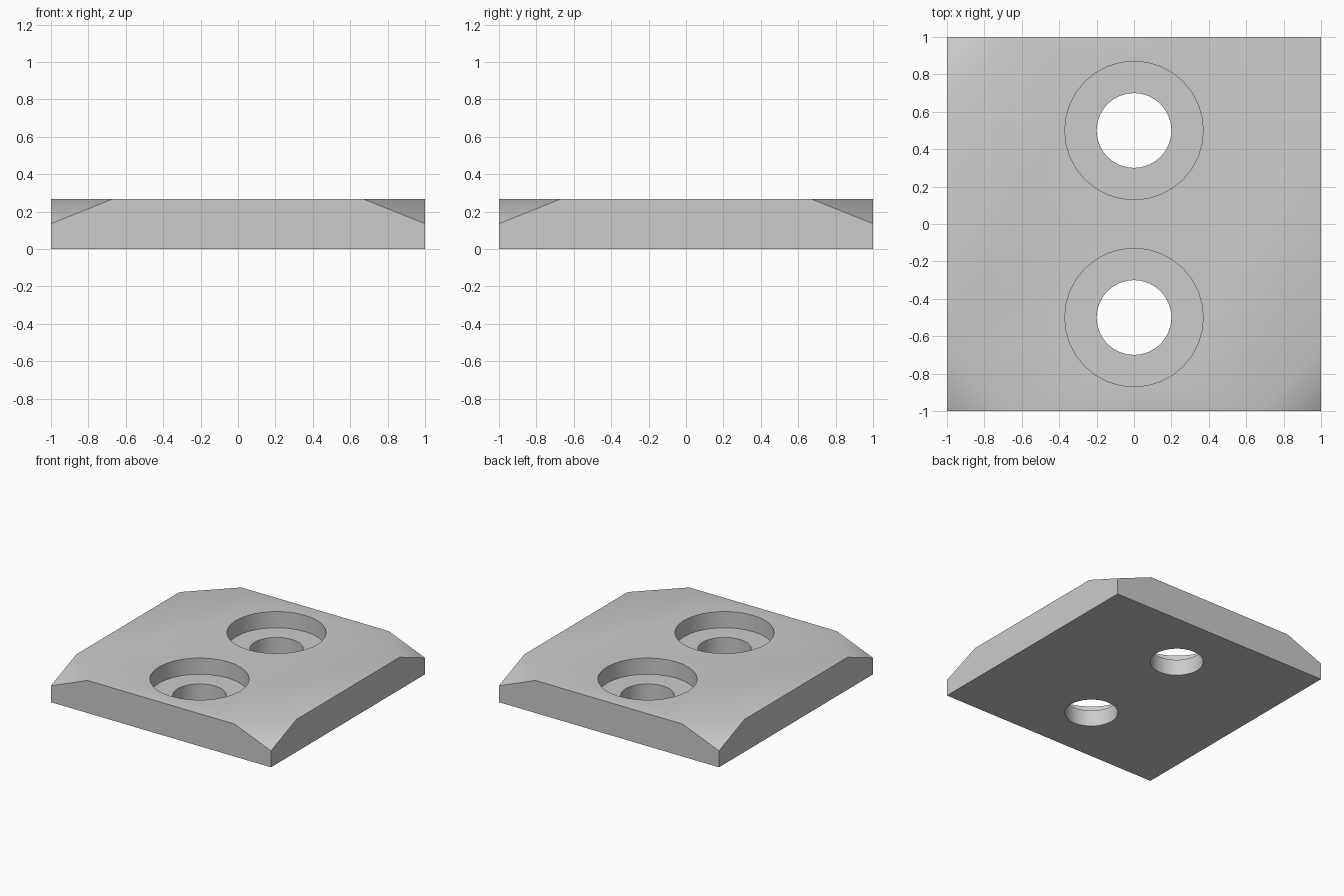
import bpy, bmesh, math
from mathutils import Matrix, Vector

if "Cube" in bpy.data.objects:
    bpy.data.objects.remove(bpy.data.objects["Cube"])

H = 0.267            # plate thickness
LOW = 0.135          # height of the cut corners
CUT = 0.33           # length of the corner cut along each edge

grey = bpy.data.materials.new("light grey")
grey.diffuse_color = (0.6, 0.6, 0.6, 1)
grey.use_nodes = True
grey.node_tree.nodes["Principled BSDF"].inputs["Base Color"].default_value = grey.diffuse_color


def make_object(name, bm):
    bmesh.ops.recalc_face_normals(bm, faces=bm.faces)
    me = bpy.data.meshes.new(name)
    bm.to_mesh(me)
    bm.free()
    me.materials.append(grey)
    ob = bpy.data.objects.new(name, me)
    bpy.context.collection.objects.link(ob)
    return ob


# Square plate with four sloped corner cuts
bm = bmesh.new()
bmesh.ops.create_cube(bm, size=1, matrix=Matrix.Translation((0, 0, H / 2)) @ Matrix.Diagonal((2, 2, H, 1)))
for sx in (-1, 1):
    for sy in (-1, 1):
        a = Vector((sx * (1 - CUT), sy, H))
        b = Vector((sx, sy * (1 - CUT), H))
        c = Vector((sx, sy, LOW))
        n = (b - a).cross(c - a).normalized()
        if n.z < 0:
            n.negate()
        res = bmesh.ops.bisect_plane(bm, geom=bm.verts[:] + bm.edges[:] + bm.faces[:],
                                     plane_co=c, plane_no=n, clear_outer=True)
        edges = [e for e in res["geom_cut"] if isinstance(e, bmesh.types.BMEdge)]
        bmesh.ops.holes_fill(bm, edges=edges)
plate = make_object("plate", bm)


# Screw hole cutters: through hole and wider counterbore
def cutter(name, radius, y, z0, z1):
    cb = bmesh.new()
    bmesh.ops.create_cone(cb, cap_ends=True, segments=32, radius1=radius, radius2=radius,
                          depth=z1 - z0, matrix=Matrix.Translation((0, y, (z0 + z1) / 2)))
    return make_object(name, cb)


cutters = []
for y in (-0.5, 0.5):
    cutters.append(cutter("counterbore_cutter", 0.37, y, H / 2, H + 0.2))
    cutters.append(cutter("hole_cutter", 0.2, y, -0.2, H + 0.1))
for c in cutters:
    m = plate.modifiers.new("cut", 'BOOLEAN')
    m.operation = 'DIFFERENCE'
    m.solver = 'EXACT'
    m.object = c

# Apply the cuts and remove the cutters
bpy.context.view_layer.update()
deps = bpy.context.evaluated_depsgraph_get()
result = bpy.data.meshes.new_from_object(plate.evaluated_get(deps))
plate.modifiers.clear()
plate.data = result
for c in cutters:
    bpy.data.objects.remove(c)

# Smooth shading with sharp edges kept
bpy.ops.object.select_all(action='DESELECT')
plate.select_set(True)
bpy.context.view_layer.objects.active = plate
bpy.ops.object.shade_smooth_by_angle(angle=math.radians(30))
